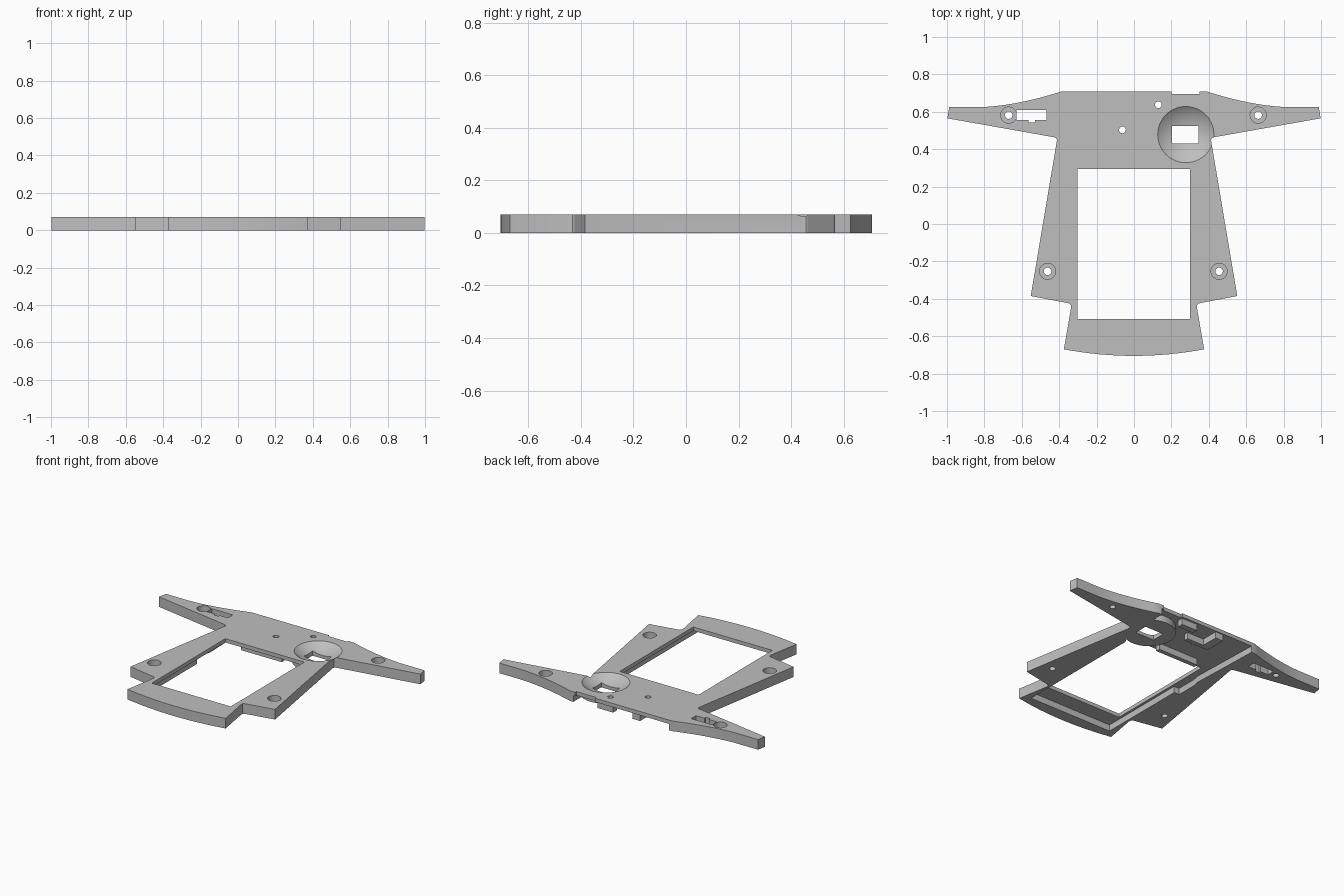
import bpy, bmesh, math
from mathutils import Matrix

if "Cube" in bpy.data.objects:
    bpy.data.objects.remove(bpy.data.objects["Cube"])

T = 0.07        # full height of the frame
CEIL = 0.044    # underside of the thin top sheet

grey = bpy.data.materials.new("grey plastic")
grey.diffuse_color = (0.52, 0.52, 0.52, 1)
grey.use_nodes = True
grey.node_tree.nodes["Principled BSDF"].inputs["Base Color"].default_value = grey.diffuse_color


def make(name, bm):
    bmesh.ops.recalc_face_normals(bm, faces=bm.faces)
    me = bpy.data.meshes.new(name)
    bm.to_mesh(me)
    bm.free()
    ob = bpy.data.objects.new(name, me)
    bpy.context.collection.objects.link(ob)
    return ob


def prism(name, pts, z0, z1):
    bm = bmesh.new()
    f = bm.faces.new([bm.verts.new((x, y, z0)) for x, y in pts])
    r = bmesh.ops.extrude_face_region(bm, geom=[f])
    vs = [v for v in r["geom"] if isinstance(v, bmesh.types.BMVert)]
    bmesh.ops.translate(bm, verts=vs, vec=(0, 0, z1 - z0))
    return make(name, bm)


def box(name, x0, x1, y0, y1, z0=-0.1, z1=0.2):
    return prism(name, [(x0, y0), (x1, y0), (x1, y1), (x0, y1)], z0, z1)


def disc(name, x, y, r, z0=-0.1, z1=0.2, n=32):
    a = [2 * math.pi * i / n for i in range(n)]
    return prism(name, [(x + r * math.cos(t), y + r * math.sin(t)) for t in a], z0, z1)


def cut(ob, cutter):
    m = ob.modifiers.new("cut", 'BOOLEAN')
    m.operation, m.solver, m.object = 'DIFFERENCE', 'EXACT', cutter
    bpy.context.view_layer.update()
    dg = bpy.context.evaluated_depsgraph_get()
    me = bpy.data.meshes.new_from_object(ob.evaluated_get(dg))
    ob.modifiers.clear()
    ob.data = me
    bpy.data.objects.remove(cutter)


# outer outline: right half from front centre to back, then mirrored
half = [(0.375 * i / 8, -0.705 + 0.035 * (i / 8) ** 2) for i in range(9)]
half += [(0.336, -0.445), (0.338, -0.432), (0.348, -0.424), (0.552, -0.385),
         (0.412, 0.447), (0.414, 0.457), (0.422, 0.463), (0.998, 0.565), (0.988, 0.625)]
half += [(0.83 - 0.44 * i / 12, 0.625 + 0.083 * (i / 12) ** 1.7) for i in range(13)]
outline = half + [(-x, y) for x, y in reversed(half[1:])]
frame = prism("frame", outline, 0, T)

# underside pocket, leaving the dish boss and the brackets standing
pocket = prism("pocket_cutter", [(-0.32, -0.62), (0.32, -0.62), (0.32, 0.3), (0.365, 0.36),
                                 (0.365, 0.8), (-0.37, 0.8), (-0.35, 0.2), (-0.36, 0.15),
                                 (-0.36, 0.01), (-0.32, 0.01)], -0.05, CEIL)
cut(pocket, disc("dish_boss", 0.277, 0.48, 0.165, n=48))
for x0, x1, y0, y1 in [(-0.21, 0.1, 0.335, 0.365),    # lip behind the window
                       (0.07, 0.19, 0.655, 0.695),    # back post
                       (-0.14, 0.05, 0.55, 0.58),     # bracket, long leg
                       (-0.14, -0.08, 0.565, 0.7)]:   # bracket, short leg
    cut(pocket, box("bracket", x0, x1, y0, y1))
cut(frame, pocket)

# window, back notch and wing slot
cut(frame, box("window_cutter", -0.303, 0.3, -0.508, 0.295))
cut(frame, box("notch_cutter", 0.2, 0.35, 0.695, 0.8))
cut(frame, prism("slot_cutter", [(-0.627, 0.557), (-0.565, 0.557), (-0.565, 0.542), (-0.53, 0.542),
                                 (-0.53, 0.557), (-0.467, 0.557), (-0.467, 0.61), (-0.627, 0.61)], -0.1, 0.2))

# counterbored screw holes and the two small pin holes
for x, y in [(-0.67, 0.582), (0.664, 0.582), (-0.462, -0.253), (0.455, -0.253)]:
    cut(frame, disc("counterbore_cutter", x, y, 0.043, 0.03, 0.2))
    cut(frame, disc("screw_cutter", x, y, 0.02))
for x, y in [(-0.062, 0.503), (0.13, 0.637)]:
    cut(frame, disc("pin_cutter", x, y, 0.018))

# round dish with a square hole
bm = bmesh.new()
bmesh.ops.create_uvsphere(bm, u_segments=64, v_segments=48, radius=0.24,
                          matrix=Matrix.Translation((0.277, 0.478, T + 0.187)))
cut(frame, make("dish_cutter", bm))
cut(frame, box("square_cutter", 0.202, 0.346, 0.43, 0.525))

frame.data.materials.clear()
frame.data.materials.append(grey)
for p in frame.data.polygons:
    p.material_index = 0
bpy.context.view_layer.objects.active = frame
frame.select_set(True)
bpy.ops.object.shade_smooth_by_angle(angle=math.radians(25))
